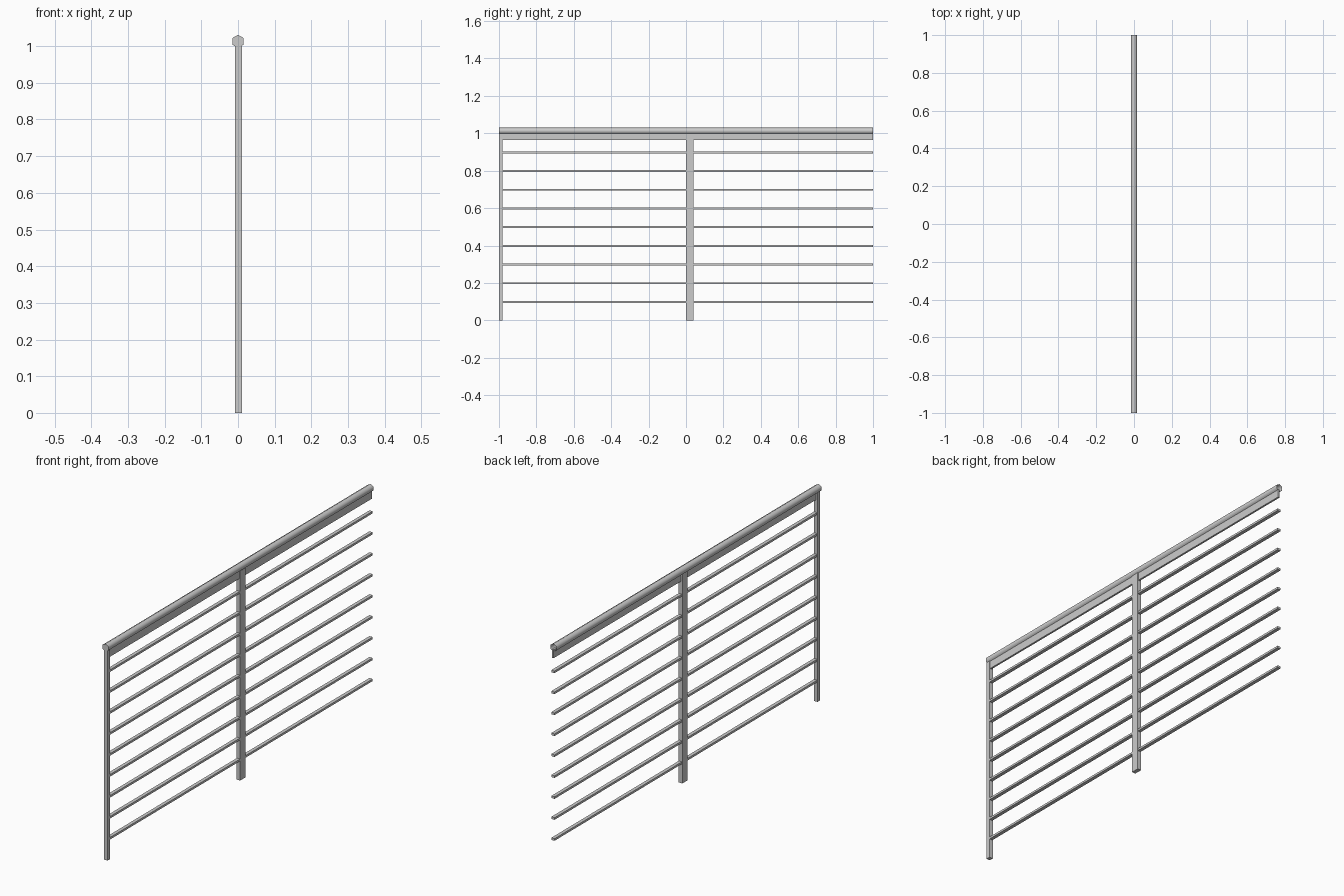
import bpy
import math

if "Cube" in bpy.data.objects:
    bpy.data.objects.remove(bpy.data.objects["Cube"])

PLATE_BOTTOM = 0.963
POST_TOP = 1.0


def add_object(name, verts, faces):
    mesh = bpy.data.meshes.new(name)
    mesh.from_pydata(verts, [], faces)
    obj = bpy.data.objects.new(name, mesh)
    bpy.context.collection.objects.link(obj)
    return obj


def box(name, x0, x1, y0, y1, z0, z1):
    """Box given by its x, y and z ranges."""
    verts = [(x, y, z) for z in (z0, z1)
             for x, y in ((x0, y0), (x1, y0), (x1, y1), (x0, y1))]
    faces = [(3, 2, 1, 0), (4, 5, 6, 7), (0, 1, 5, 4),
             (1, 2, 6, 5), (2, 3, 7, 6), (3, 0, 4, 7)]
    return add_object(name, verts, faces)


# Smooth six-sided handrail, corner up, capped at the front,
# open at the back where the next section joins
def handrail(radius, z_centre):
    ring = [(radius * math.sin(i * math.pi / 3),
             z_centre + radius * math.cos(i * math.pi / 3)) for i in range(6)]
    verts = [(x, y, z) for y in (-1, 1) for x, z in ring]
    faces = [(i, i + 6, (i + 1) % 6 + 6, (i + 1) % 6) for i in range(6)]
    faces.append(tuple(range(6)))
    obj = add_object("handrail", verts, faces)
    for poly in obj.data.polygons:
        poly.use_smooth = True
    obj.select_set(True)
    bpy.context.view_layer.objects.active = obj
    bpy.ops.object.shade_smooth_by_angle(angle=math.radians(65))


handrail(0.018, 1.013)

# Thin plate under the handrail
box("top_plate", -0.001, 0.008, -1, 1, PLATE_BOTTOM, 1.003)

# Half-depth end post and full middle post
box("end_post", -0.008, 0.0115, -1, -0.98, 0, POST_TOP)
box("middle_post", -0.008, 0.0115, 0, 0.039, 0, POST_TOP)

# Nine thin bars in each of the two bays
for bay, (y0, y1) in enumerate([(-0.98, 0), (0.039, 1)], 1):
    for i in range(1, 10):
        z = i * 0.1 - 0.002
        box(f"bar_bay{bay}_{i}", -0.006, 0.011, y0, y1, z - 0.005, z + 0.005)
